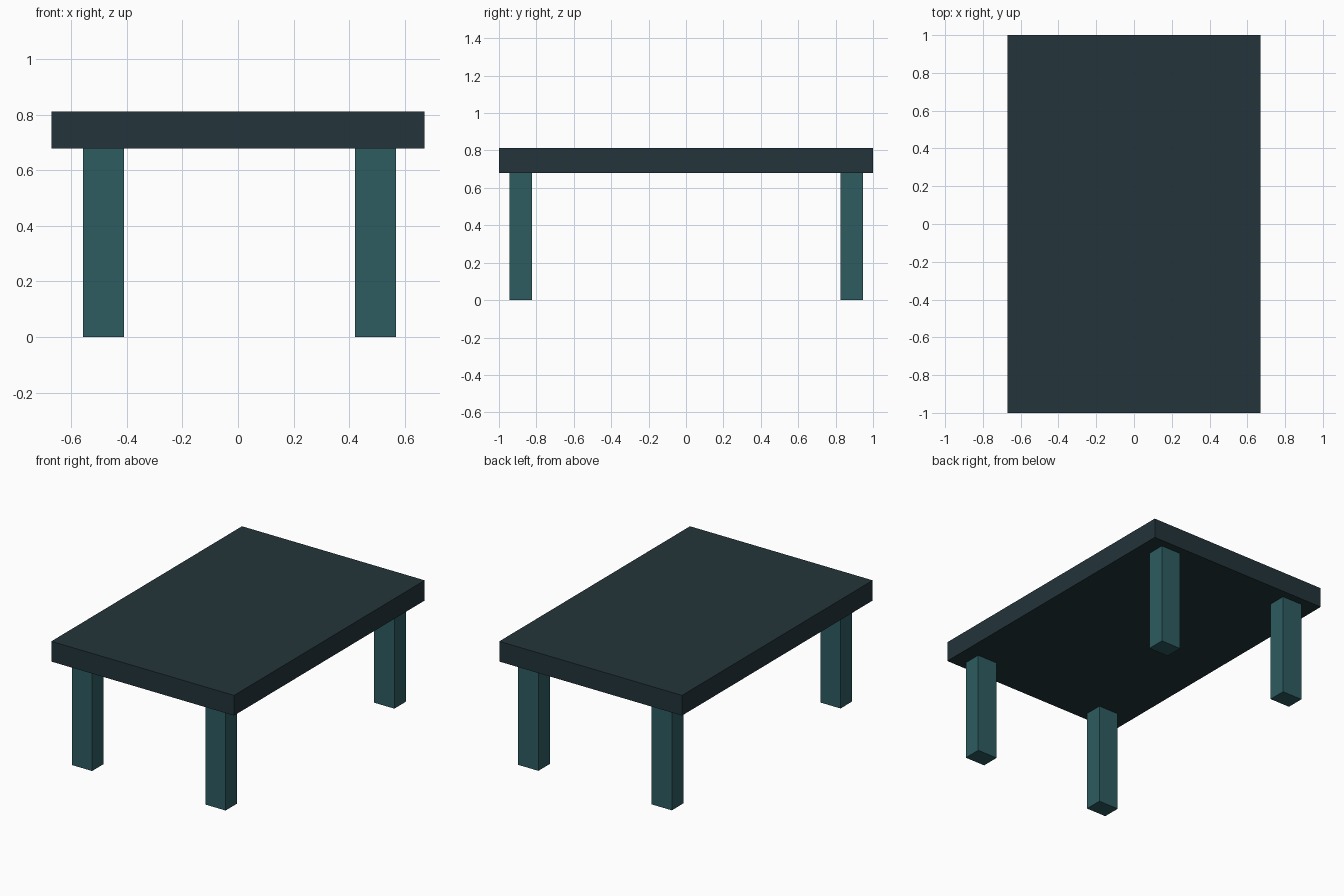
import bpy

if "Cube" in bpy.data.objects:
    bpy.data.objects.remove(bpy.data.objects["Cube"])


def material(name, color):
    m = bpy.data.materials.new(name)
    m.diffuse_color = (*color, 1.0)
    m.use_nodes = True
    m.node_tree.nodes["Principled BSDF"].inputs["Base Color"].default_value = m.diffuse_color
    return m


def box(name, lo, hi, mat):
    """Axis-aligned box between two corners."""
    center = [(a + b) / 2 for a, b in zip(lo, hi)]
    bpy.ops.mesh.primitive_cube_add(size=1, location=center)
    ob = bpy.context.object
    ob.name = name
    ob.scale = [b - a for a, b in zip(lo, hi)]
    bpy.ops.object.transform_apply(location=False, rotation=False, scale=True)
    ob.data.materials.append(mat)
    return ob


dark_slate = material("dark slate", (0.0168, 0.0343, 0.0423))
teal = material("teal", (0.0262, 0.107, 0.120))

UNDERSIDE = 0.679

# Thick slab top
box("table_top", (-0.671, -1.0, UNDERSIDE), (0.671, 1.0, 0.813), dark_slate)

# Four straight legs, set very slightly off centre
for side, x in (("left", -0.485), ("right", 0.495)):
    for end, y in (("front", -0.883), ("back", 0.887)):
        box(f"{end}_{side}_leg", (x - 0.074, y - 0.06, 0.0),
            (x + 0.074, y + 0.06, UNDERSIDE), teal)
